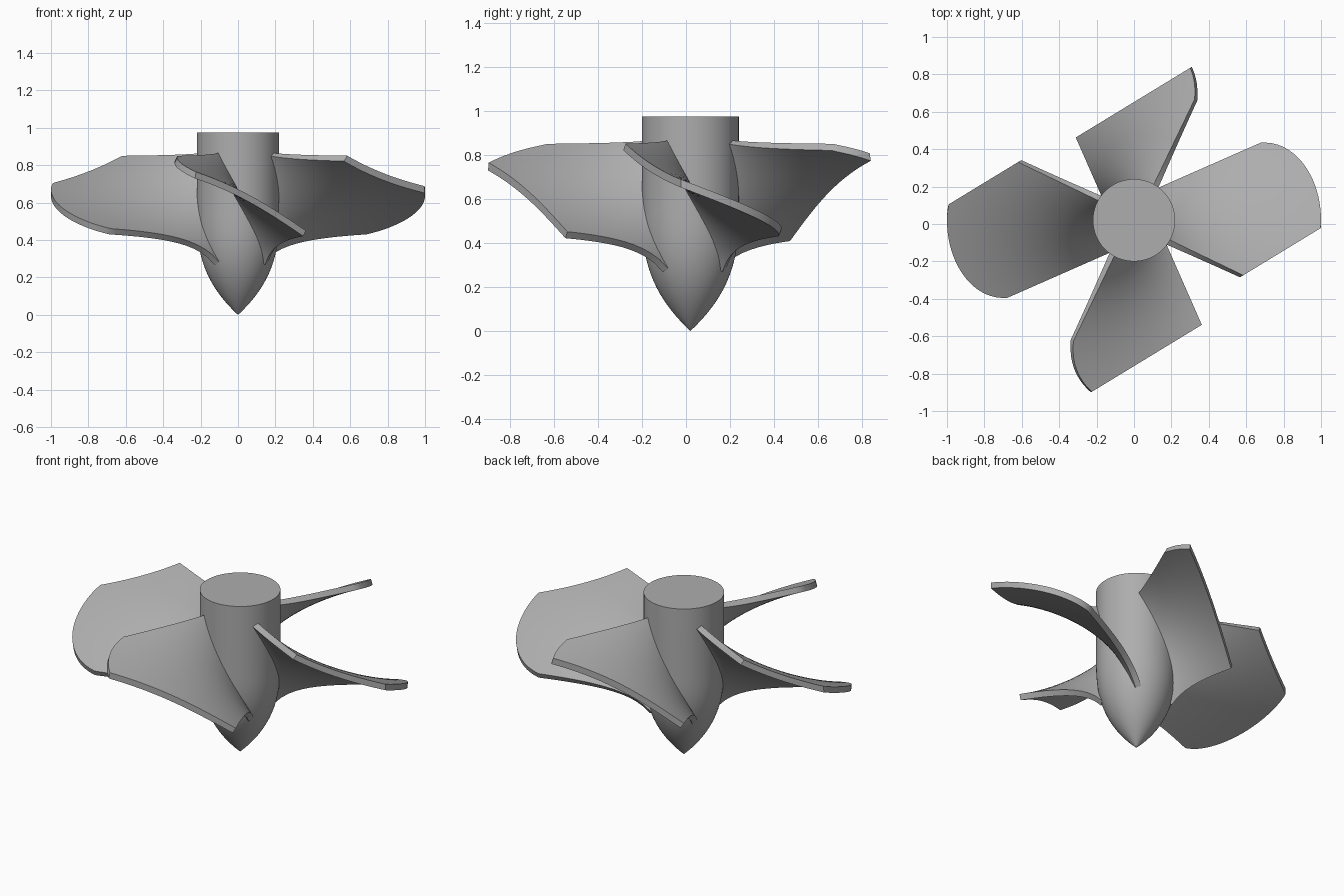
import bpy, bmesh, math
from mathutils import Vector, Matrix

cube = bpy.data.objects.get("Cube")
if cube:
    bpy.data.objects.remove(cube)

CENTRE = Vector((0, 0.02, 0))
HUB_R, HUB_TOP, NOSE_H = 0.22, 0.975, 0.55
PITCH, MID_Z, THICK = 0.384, 0.672, 0.034

metal = bpy.data.materials.new("grey metal")
grey = (0.42, 0.42, 0.42, 1)
metal.diffuse_color = grey
metal.use_nodes = True
metal.node_tree.nodes["Principled BSDF"].inputs["Base Color"].default_value = grey


def finish(bm, name):
    bmesh.ops.recalc_face_normals(bm, faces=bm.faces)
    mesh = bpy.data.meshes.new(name)
    bm.to_mesh(mesh)
    bm.free()
    mesh.materials.append(metal)
    ob = bpy.data.objects.new(name, mesh)
    bpy.context.collection.objects.link(ob)
    bpy.ops.object.select_all(action='DESELECT')
    ob.select_set(True)
    bpy.context.view_layer.objects.active = ob
    bpy.ops.object.shade_smooth_by_angle(angle=math.radians(35))
    return ob


# Hub: pointed nose flowing into a straight cylinder, spun about z
def make_hub():
    bm = bmesh.new()
    steps = 20
    profile = [(0, 0)]
    for i in range(1, steps + 1):
        z = NOSE_H * (i / steps) ** 1.3
        profile.append((HUB_R * (1 - (1 - z / NOSE_H) ** 2.7), z))
    profile += [(HUB_R, HUB_TOP), (0, HUB_TOP)]
    verts = [bm.verts.new(CENTRE + Vector((r, 0, z))) for r, z in profile]
    edges = [bm.edges.new(pair) for pair in zip(verts, verts[1:])]
    bmesh.ops.spin(bm, geom=verts + edges, cent=CENTRE, axis=(0, 0, 1),
                   angle=math.tau, steps=64, use_merge=True)
    bmesh.ops.remove_doubles(bm, verts=bm.verts, dist=0.0005)
    finish(bm, "hub")


# Plan outline: straight flaring sides that end in a rounded tip
def half_width(u, root, slope, widest):
    line = root + slope * (u - 0.18)
    t = max(0.0, (u - 0.70) / 0.30)
    return min(line, widest * math.sqrt(max(0.0, 1 - t * t)))


# Blade: helical sheet with thickness, its tip trimmed by a vertical plane
def make_blade(name, angle, side, offset):
    bm = bmesh.new()
    nu, nv = 36, 28
    grid = []
    for i in range(nu + 1):
        u = 0.1 + 0.9 * math.sin(math.pi / 2 * i / nu)
        low = half_width(u, 0.196, 0.44, 0.415)
        high = half_width(u, 0.10, 0.48, 0.325)
        row = []
        for j in range(nv + 1):
            v = -high + (low + high) * j / nv
            row.append(bm.verts.new((u, v, MID_Z - PITCH * math.atan2(v, u))))
        grid.append(row)
    for a, b in zip(grid, grid[1:]):
        for j in range(nv):
            bm.faces.new((a[j], b[j], b[j + 1], a[j + 1]))
    bmesh.ops.remove_doubles(bm, verts=bm.verts, dist=0.0002)

    # Thicken along the helicoid's normal
    new = bmesh.ops.extrude_face_region(bm, geom=bm.faces[:], use_keep_orig=True)
    for p in new["geom"]:
        if isinstance(p, bmesh.types.BMVert):
            x, y = p.co.x, p.co.y
            k = PITCH / (x * x + y * y)
            p.co -= THICK * Vector((-k * y, k * x, 1)).normalized()
    bmesh.ops.transform(bm, verts=bm.verts,
                        matrix=Matrix.Translation(CENTRE) @ Matrix.Rotation(angle, 4, 'Z'))

    # Slanted trim
    normal = Vector((-0.52, 0.854, 0)).normalized() * side
    cut = bmesh.ops.bisect_plane(bm, geom=bm.verts[:] + bm.edges[:] + bm.faces[:],
                                 plane_co=normal * offset, plane_no=normal,
                                 clear_outer=True)
    rim = [e for e in cut["geom_cut"] if isinstance(e, bmesh.types.BMEdge)]
    bmesh.ops.holes_fill(bm, edges=rim, sides=0)
    finish(bm, name)


make_hub()
blades = [("left_blade", 1, 0.538), ("back_blade", 1, 0.557),
          ("right_blade", 1, 0.605), ("front_blade", 1, 0.649)]
for n, (name, _, offset) in enumerate(blades):
    facing = 1 if name in ("back_blade", "right_blade") else -1
    make_blade(name, n * math.pi / 2, facing, offset)
